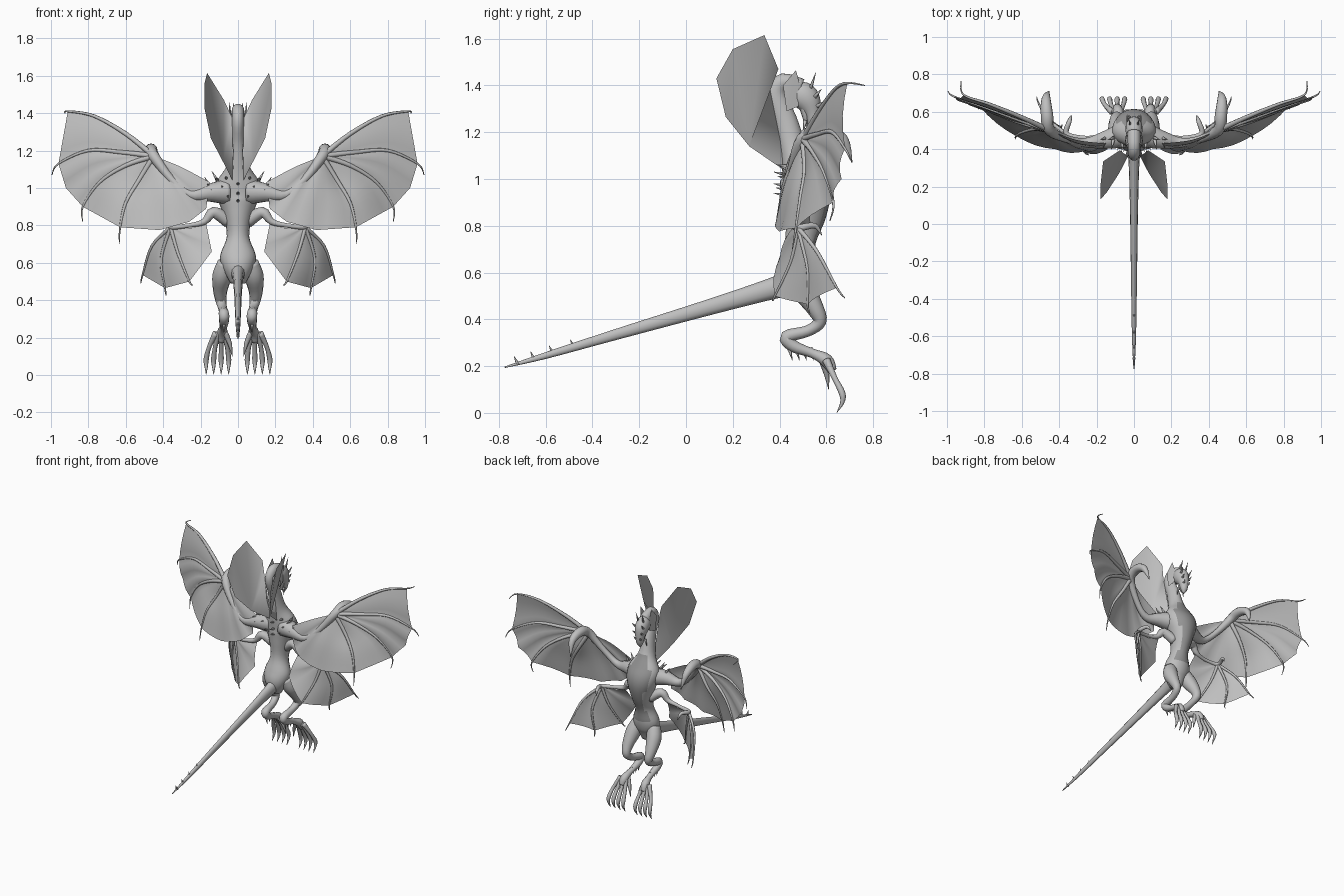
import bpy
import bmesh
import math
from mathutils import Vector

old = bpy.data.objects.get("Cube")
if old:
    bpy.data.objects.remove(old, do_unlink=True)


def material(name, value):
    mat = bpy.data.materials.new(name)
    mat.use_nodes = True
    color = (value, value, value, 1)
    mat.diffuse_color = color
    mat.node_tree.nodes["Principled BSDF"].inputs["Base Color"].default_value = color
    return mat


hide = material("grey_hide", .52)
belly = material("dark_belly", .3)


# Smooth path through control rows of any width
def spline(rows, steps):
    out = []
    last = len(rows) - 1
    for i in range(last):
        a, b, c, d = (rows[max(0, min(last, i + k))] for k in (-1, 0, 1, 2))
        for s in range(steps):
            t = s / steps
            out.append([q + t * (r - p) / 2
                        + t * t * (2 * p - 5 * q + 4 * r - w) / 2
                        + t ** 3 * (3 * q - p - 3 * r + w) / 2
                        for p, q, r, w in zip(a, b, c, d)])
    out.append(list(rows[-1]))
    return out


# Tube along rows of (x, y, z, radius) or (x, y, z, side radius, depth radius)
def tube(bm, rows, ref=(1, 0, 0), steps=4, sides=12):
    rows = spline(rows, steps)
    rings = []
    for i, row in enumerate(rows):
        ahead, behind = rows[min(i + 1, len(rows) - 1)], rows[max(i - 1, 0)]
        t = (Vector(ahead[:3]) - Vector(behind[:3])).normalized()
        u = Vector(ref)
        u = (u - t * u.dot(t)).normalized()
        v = t.cross(u)
        ring = []
        for k in range(sides):
            a = math.tau * k / sides
            offset = u * math.cos(a) * row[3] + v * math.sin(a) * row[-1]
            ring.append(bm.verts.new(Vector(row[:3]) + offset))
        rings.append(ring)
    for a, b in zip(rings, rings[1:]):
        for k in range(sides):
            n = (k + 1) % sides
            bm.faces.new((a[k], a[n], b[n], b[k]))
    bm.faces.new(rings[0][::-1])
    bm.faces.new(rings[-1])


def spike(bm, base, tip, radius):
    mid = [(p + q) / 2 for p, q in zip(base, tip)]
    ref = (0, 0, 1) if abs(tip[2] - base[2]) < abs(tip[1] - base[1]) else (0, 1, 0)
    tube(bm, [(*base, radius), (*mid, radius * .55), (*tip, .001)], ref, 1, 6)


def finish(bm, name, mirror=True, closed=True):
    if closed:
        bmesh.ops.recalc_face_normals(bm, faces=bm.faces[:])
    mesh = bpy.data.meshes.new(name)
    bm.to_mesh(mesh)
    bm.free()
    obj = bpy.data.objects.new(name, mesh)
    bpy.context.collection.objects.link(obj)
    mesh.materials.append(hide)
    mesh.shade_smooth()
    if mirror:
        obj.modifiers.new("Mirror", "MIRROR")
    return obj


# Wing: sheet fanned over ribs from the wrist, with bones on hooked ribs
def wing(name, wrist, ribs, thick):
    bones, sheet = bmesh.new(), bmesh.new()
    paths = []
    for points, hook in ribs:
        points = [wrist] + points
        count = 12 // (len(points) - 1)
        paths.append([Vector(p) for p in spline(points, count)])
        if hook:
            path = points + [hook]
            n = len(path) - 1
            tube(bones, [(*p, thick * (1 - i / n) + .002) for i, p in enumerate(path)],
                 (0, 1, 0), 5, 8)
    columns = []
    for i, (a, b) in enumerate(zip(paths, paths[1:])):
        final = i == len(paths) - 2
        for s in range(5 if final else 4):
            f = s / 4
            sag = math.sin(math.pi * f) * .015
            columns.append([sheet.verts.new(p.lerp(q, f) - Vector((0, sag * k / 12, 0)))
                            for k, (p, q) in enumerate(zip(a, b))])
    for a, b in zip(columns, columns[1:]):
        for k in range(len(a) - 1):
            sheet.faces.new((a[k], a[k + 1], b[k + 1], b[k]))
    bmesh.ops.remove_doubles(sheet, verts=sheet.verts[:], dist=.0005)
    finish(bones, name + "_fingers")
    finish(sheet, name + "_membrane", closed=False)


# Torso and neck, with a darker belly on forward faces
bm = bmesh.new()
tube(bm, [(0, .45, .49, .04, .04), (0, .45, .57, .08, .072), (0, .47, .64, .095, .075),
          (0, .49, .74, .06, .066), (0, .51, .85, .078, .09), (0, .515, .95, .11, .1),
          (0, .49, 1.03, .115, .08), (0, .46, 1.12, .06, .06), (0, .425, 1.25, .038, .05),
          (0, .382, 1.36, .033, .044), (0, .415, 1.415, .033, .036),
          (0, .49, 1.39, .035, .04)], sides=20)
torso = finish(bm, "torso_and_neck", mirror=False)
torso.data.materials.append(belly)
for face in torso.data.polygons:
    face.material_index = int(face.normal.y > .65 and .64 < face.center.z < 1.14)

# Tail and its small barbs
bm = bmesh.new()
tube(bm, [(0, .46, .56, .055, .06), (0, .37, .532, .032, .046), (0, .1, .452, .022, .034),
          (0, -.3, .335, .016, .023), (0, -.6, .245, .011, .014), (0, -.775, .195, .003, .003)])
for y in (-.49, -.58, -.66, -.73):
    z = .425 + y * .3
    spike(bm, (0, y + .012, z), (0, y - .005, z + .036), .009)
finish(bm, "tail", mirror=False)

# Head: cranium, snout, jaw
bm = bmesh.new()
tube(bm, [(0, .455, 1.38, .03, .03), (0, .49, 1.365, .044, .055), (0, .52, 1.335, .045, .056),
          (0, .54, 1.285, .034, .036), (0, .543, 1.235, .024, .024),
          (0, .537, 1.205, .008, .008)], sides=16)
tube(bm, [(0, .5, 1.32, .03, .02), (0, .51, 1.27, .022, .014), (0, .515, 1.225, .006, .006)])
finish(bm, "head", mirror=False)

# Horns, brow spikes and chin barbs
bm = bmesh.new()
for base, tip in (((.02, .53, 1.38), (.025, .555, 1.455)), ((.032, .55, 1.35), (.04, .58, 1.385)),
                  ((.028, .56, 1.31), (.033, .585, 1.33)), ((.02, .565, 1.27), (.025, .58, 1.285)),
                  ((.02, .51, 1.25), (.028, .5, 1.2))):
    spike(bm, base, tip, .009)
finish(bm, "head_horns")


# Flat sheets: ears and the tall fins behind the neck
def sheet(name, points):
    bm = bmesh.new()
    bm.faces.new([bm.verts.new(p) for p in points])
    bmesh.ops.triangulate(bm, faces=bm.faces[:])
    finish(bm, name, closed=False)


sheet("ears", [(.035, .49, 1.39), (.045, .47, 1.465), (.05, .415, 1.4),
               (.047, .43, 1.29), (.035, .48, 1.31)])
sheet("neck_fins", [(.025, .43, 1.03), (.08, .27, 1.14), (.145, .17, 1.265), (.18, .13, 1.43),
                    (.18, .2, 1.555), (.165, .335, 1.615), (.075, .395, 1.47),
                    (.033, .36, 1.38), (.025, .375, 1.2)])

# Upper wings
wrist = (.45, .5, 1.17)
wing("upper_wing", wrist, [
    ([(.6, .57, 1.29), (.77, .64, 1.385), (.91, .69, 1.41)], (.925, .765, 1.4)),
    ([(.62, .56, 1.19), (.8, .625, 1.2), (.96, .68, 1.13)], (.995, .71, 1.07)),
    ([(.62, .55, 1.15), (.78, .61, 1.1), (.92, .665, 1.0)], None),
    ([(.6, .54, 1.12), (.74, .59, 1.03), (.83, .63, .9)], (.83, .615, .82)),
    ([(.53, .51, 1.04), (.6, .49, .92), (.63, .47, .79)], (.635, .455, .7)),
    ([(.45, .44, .97), (.42, .4, .775)], None),
    ([(.34, .42, .98), (.26, .39, .82)], None),
    ([(.3, .43, 1.02), (.17, .42, .89)], None),
    ([(.31, .45, 1.115), (.15, .43, 1.03)], None)], .0135)
bm = bmesh.new()
tube(bm, [(.06, .475, .98, .07), (.15, .45, .975, .05), (.26, .435, .965, .026),
          (.36, .455, 1.05, .021), (*wrist, .03), (.465, .58, 1.205, .033),
          (.47, .67, 1.17, .024), (.455, .71, 1.07, .002)], (0, .3, 1))
finish(bm, "upper_wing_arm")

# Lower wings
wrist = (.36, .48, .79)
wing("lower_wing", wrist, [
    ([(.46, .56, .69), (.51, .645, .535)], (.52, .68, .49)),
    ([(.41, .52, .62), (.39, .52, .465)], (.385, .53, .425)),
    ([(.32, .45, .65), (.26, .38, .5)], (.24, .37, .48)),
    ([(.25, .44, .72), (.14, .4, .66)], None),
    ([(.26, .46, .785), (.17, .47, .81)], None)], .009)
bm = bmesh.new()
tube(bm, [(.05, .5, .82, .035), (.13, .475, .87, .03), (.18, .465, .82, .018),
          (.26, .46, .8, .012), (*wrist, .015), (.345, .55, .8, .012),
          (.335, .58, .76, .002)], (0, .3, 1))
finish(bm, "lower_wing_arm")

# Shoulder and back spikes
bm = bmesh.new()
for x, z in ((.06, 1.05), (.11, 1.04), (.15, 1.01), (.13, .98), (.08, 1.0), (.05, .95)):
    y = .41 + x * .2
    spike(bm, (x, y + .02, z), (x * 1.1, y - .035, z + .012), .011)
    if x > .1:
        spike(bm, (x, .46, z), (x + .03, .45, z + .05), .011)
finish(bm, "shoulder_spikes")
bm = bmesh.new()
for z in (.93, .97, 1.02):
    spike(bm, (0, .425, z), (0, .375, z + .01), .01)
finish(bm, "spine_spikes", mirror=False)

# Legs with heel spurs
bm = bmesh.new()
tube(bm, [(.065, .47, .6, .045), (.085, .5, .53, .052), (.095, .55, .45, .038),
          (.09, .572, .39, .028), (.08, .52, .35, .024), (.075, .43, .325, .028),
          (.075, .46, .285, .026), (.078, .54, .255, .02), (.085, .6, .225, .028),
          (.09, .625, .18, .02)])
for y in (.44, .47, .5, .53):
    spike(bm, (.075, y, .28), (.075, y + .015, .225), .01)
finish(bm, "legs")

# Toes with hooked claws
bm = bmesh.new()
for d in (-.04, 0, .04, .08):
    x = .09 + d
    tube(bm, [(.09 + d * .35, .6, .225, .018), (.09 + d * .8, .635, .15, .012),
              (x, .667, .085, .014), (x, .668, .045, .009), (x, .645, .002, .001)], sides=8)
tube(bm, [(.07, .58, .23, .015), (.045, .6, .17, .012), (.03, .61, .1, .001)], sides=8)
finish(bm, "toes")
